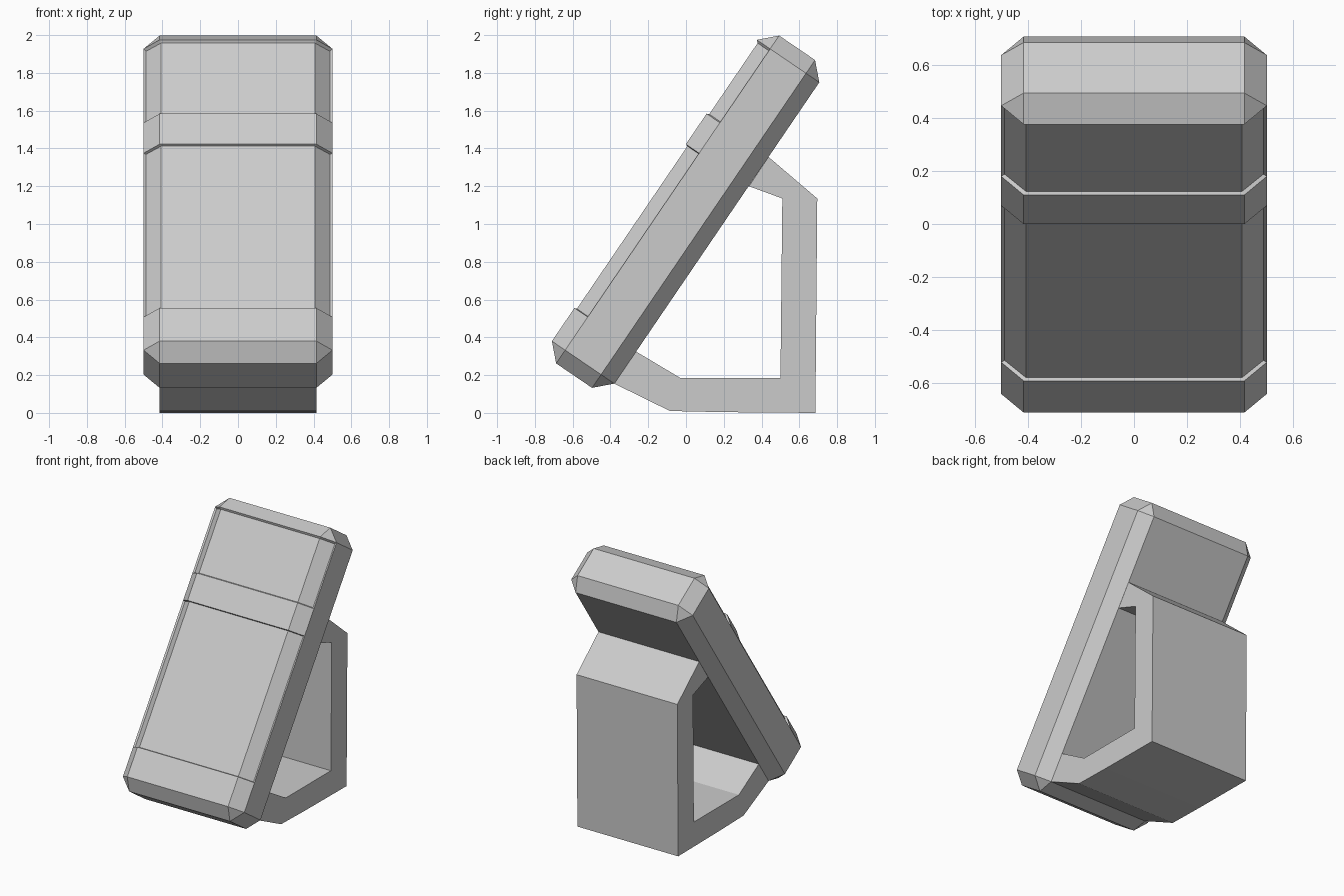
import bpy, bmesh
from math import hypot

if "Cube" in bpy.data.objects:
    bpy.data.objects.remove(bpy.data.objects["Cube"])

# Slab axes in the side (y, z) plane: lower front edge, and the lean direction
ORIGIN = (-0.71, 0.38)
L = hypot(1.085, 1.595)
UY, UZ = 1.085 / L, 1.595 / L
W, C, T, D = 0.5, 0.085, 0.4, 0.013   # half width, chamfer, thickness, recess depth


def slab_point(x, s, t):
    """x across, s up along the front face, t depth behind the front face."""
    return (x, ORIGIN[0] + s * UY + t * UZ, ORIGIN[1] + s * UZ - t * UY)


def loft(name, rings):
    bm = bmesh.new()
    loops = [[bm.verts.new(p) for p in ring] for ring in rings]
    n = len(loops[0])
    for a, b in zip(loops, loops[1:]):
        for i in range(n):
            j = (i + 1) % n
            bm.faces.new((a[i], a[j], b[j], b[i]))
    bm.faces.new(loops[0])
    bm.faces.new(loops[-1])
    bmesh.ops.remove_doubles(bm, verts=bm.verts, dist=0.0005)
    bmesh.ops.recalc_face_normals(bm, faces=bm.faces)
    mesh = bpy.data.meshes.new(name)
    bm.to_mesh(mesh)
    bm.free()
    obj = bpy.data.objects.new(name, mesh)
    bpy.context.collection.objects.link(obj)
    return obj


# Half cross-sections of the slab as (x, depth), back to front
I = W - C
full = [(I, T), (W, T - C), (W, C), (W, C), (I, 0)]
recess = [(I, T), (W, T - C), (W, C), (W - D, C + 0.006), (I - 0.008, D)]
end = [(I, T - C), (I, T - C), (I, C), (I, C), (I, C)]


def ring(half, s):
    both = half + [(-x, t) for x, t in reversed(half)]
    return [slab_point(x, s, t) for x, t in both]


# Leaning slab: chamfered ends, raised foot, recessed panel, raised band, recessed panel
stations = [(end, -C), (full, 0), (full, 0.212), (recess, 0.216),
            (recess, 1.257), (full, 1.261), (full, 1.456), (recess, 1.462),
            (recess, L - 0.012), (full, L), (end, L + C)]
loft("leaning_slab", [ring(h, s) for h, s in stations])

# Folded stand behind the slab: matching outer and inner bends in the side view
outer = [(-0.38, 0.155), (-0.085, 0.01), (0.2, 0.004), (0.685, 0.0),
         (0.695, 1.135), (0.437, 1.355)]
inner = [(-0.265, 0.325), (-0.03, 0.185), (0.2, 0.185), (0.50, 0.185),
         (0.51, 1.135), (0.333, 1.20)]
loft("folded_stand", [[(-I, *o), (I, *o), (I, *i), (-I, *i)]
                      for o, i in zip(outer, inner)])
